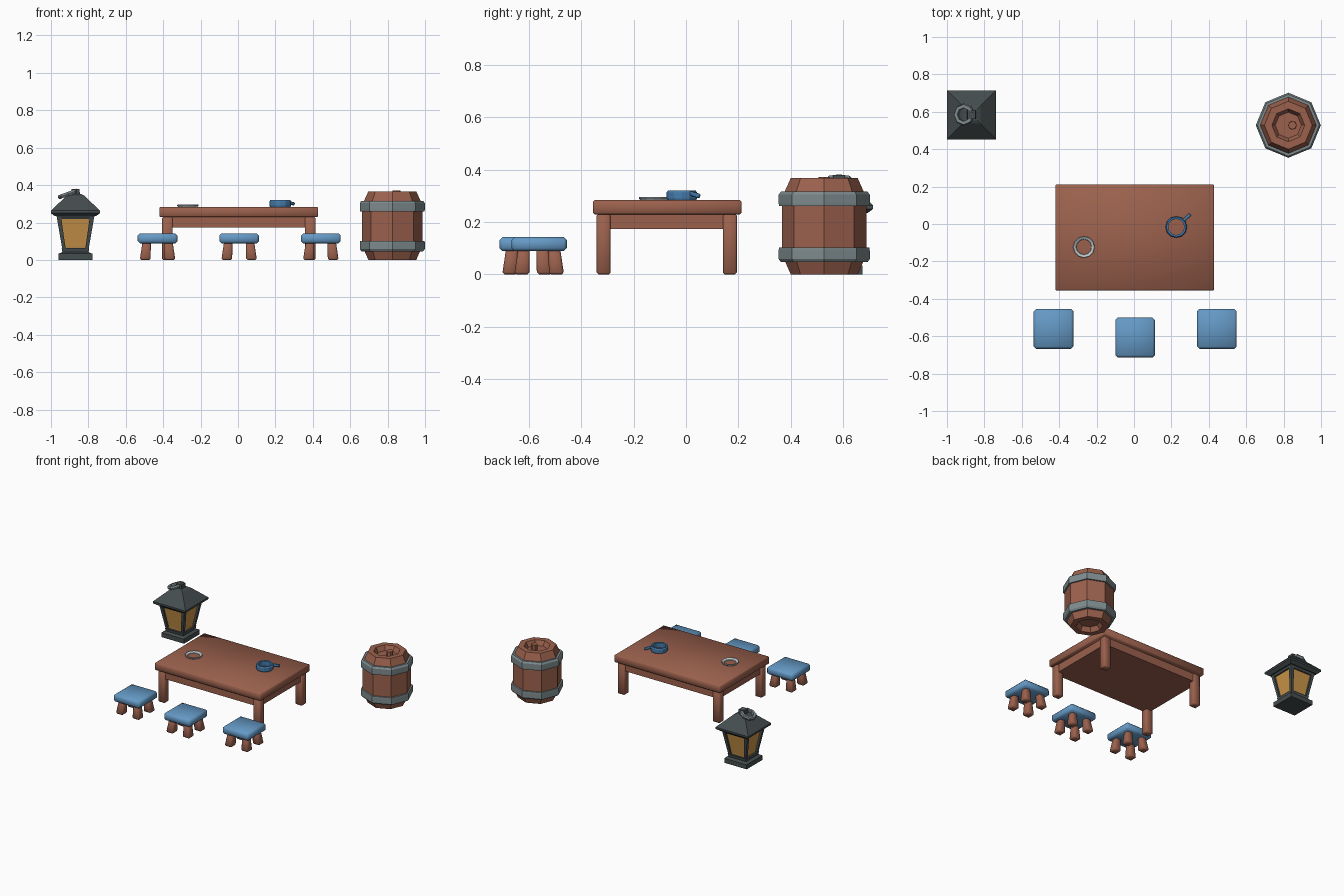
import bpy, bmesh, math
from mathutils import Matrix, Vector

if "Cube" in bpy.data.objects:
    bpy.data.objects.remove(bpy.data.objects["Cube"])


def material(name, rgb):
    m = bpy.data.materials.new(name)
    m.diffuse_color = (*rgb, 1)
    m.use_nodes = True
    m.node_tree.nodes["Principled BSDF"].inputs["Base Color"].default_value = m.diffuse_color
    return m


WOOD = material("brown wood", (0.33, 0.12, 0.075))
BLUE = material("blue cushion", (0.13, 0.32, 0.56))
CUPBLUE = material("deep blue", (0.06, 0.2, 0.41))
STEEL = material("band grey", (0.21, 0.26, 0.27))
PALE = material("pale metal", (0.5, 0.57, 0.59))
IRON = material("dark iron", (0.06, 0.074, 0.077))
AMBER = material("amber glass", (0.6, 0.3, 0.065))
AMBERDARK = material("dark amber rim", (0.36, 0.19, 0.05))


def finish(name, bm, mats, bevel=0):
    bmesh.ops.recalc_face_normals(bm, faces=bm.faces)
    for f in bm.faces:
        f.smooth = bevel > 0        # soft shading on the rounded boards
    me = bpy.data.meshes.new(name)
    bm.to_mesh(me)
    bm.free()
    for m in mats:
        me.materials.append(m)
    ob = bpy.data.objects.new(name, me)
    bpy.context.collection.objects.link(ob)
    if bevel:
        mod = ob.modifiers.new("bevel", 'BEVEL')
        mod.width = bevel
        mod.segments = 1
    return ob


def loft(name, rings, mat, bevel=0, inset=None):
    """Box-like solid through square rings (cx, cy, z, half x, half y)."""
    bm = bmesh.new()
    loops = [[bm.verts.new((cx + sx * hx, cy + sy * hy, z))
              for sx, sy in ((-1, -1), (1, -1), (1, 1), (-1, 1))]
             for cx, cy, z, hx, hy in rings]
    bm.faces.new(loops[0])
    bm.faces.new(loops[-1])
    sides = [bm.faces.new((a[i], a[(i + 1) % 4], b[(i + 1) % 4], b[i]))
             for a, b in zip(loops, loops[1:]) for i in range(4)]
    mats = [mat]
    if inset:
        bmesh.ops.recalc_face_normals(bm, faces=bm.faces)
        bmesh.ops.inset_individual(bm, faces=sides, thickness=0.014, depth=-0.005)
        for f in sides:
            f.material_index = 1
        mats.append(inset)
    return finish(name, bm, mats, bevel)


def box(name, x0, x1, y0, y1, z0, z1, mat, bevel=0):
    c = ((x0 + x1) / 2, (y0 + y1) / 2)
    h = ((x1 - x0) / 2, (y1 - y0) / 2)
    return loft(name, [(*c, z0, *h), (*c, z1, *h)], mat, bevel)


def lathe(name, center, profile, sides, mat, closed=False):
    """Spin (radius, z) points; closed joins the last point to the first."""
    bm = bmesh.new()
    rows = [[bm.verts.new((center[0] + r * math.cos(math.tau * i / sides),
                           center[1] + r * math.sin(math.tau * i / sides), z))
             for i in range(sides)] for r, z in profile]
    pairs = list(zip(rows, rows[1:]))
    if closed:
        pairs.append((rows[-1], rows[0]))
    else:
        bm.faces.new(rows[0])
        bm.faces.new(rows[-1])
    for a, b in pairs:
        for i in range(sides):
            j = (i + 1) % sides
            bm.faces.new((a[i], a[j], b[j], b[i]))
    return finish(name, bm, [mat])


# Table: top, solid under-frame, four legs
box("table_top", -0.421, 0.429, -0.355, 0.212, 0.229, 0.283, WOOD, 0.006)
box("table_frame", -0.393, 0.401, -0.33, 0.184, 0.172, 0.23, WOOD)
for x in (-0.377, 0.386):
    for y in (-0.315, 0.168):
        box("table_leg", x - 0.028, x + 0.028, y - 0.026, y + 0.026, 0, 0.23, WOOD, 0.006)

# Stools: cushioned seat on four splayed legs
for cx, cy in ((-0.43, -0.561), (0.006, -0.607), (0.443, -0.561)):
    box("stool_seat", cx - 0.106, cx + 0.106, cy - 0.106, cy + 0.106, 0.088, 0.142, BLUE, 0.012)
    for sx in (-1, 1):
        for sy in (-1, 1):
            loft("stool_leg", [(cx + sx * 0.066, cy + sy * 0.066, 0, 0.029, 0.029),
                               (cx + sx * 0.058, cy + sy * 0.058, 0.1, 0.022, 0.022)],
                 WOOD, 0.008)

# Barrel: bulging eight-sided body with recessed ends, two hoops, bung
B = (0.825, 0.528)
lathe("barrel_body", B, [(0.07, 0.033), (0.088, 0), (0.128, 0), (0.15, 0.05), (0.162, 0.1),
                         (0.162, 0.265), (0.15, 0.318), (0.128, 0.367), (0.088, 0.367),
                         (0.07, 0.334)], 8, WOOD)
for z0, z1, r0, r1 in ((0.046, 0.102, 0.165, 0.173), (0.26, 0.316, 0.173, 0.165)):
    lathe("barrel_hoop", B, [(0.135, z0), (r0, z0), (0.174, z0 + 0.012), (0.174, z1 - 0.012),
                             (r1, z1), (0.135, z1)], 8, STEEL, closed=True)
lathe("barrel_bung", (B[0] + 0.022, B[1]), [(0.023, 0.33), (0.022, 0.371)], 8, WOOD)

# Lantern: stepped base, amber glass, corner posts, roof, knob, carrying ring
L = (-0.869, 0.584)


def tiers(name, rows, mat, **kw):
    return loft(name, [(*L, z, h, h) for z, h in rows], mat, **kw)


tiers("lantern_base", [(0, 0.09), (0.033, 0.09), (0.042, 0.07), (0.064, 0.074)], IRON)
tiers("lantern_glass", [(0.06, 0.062), (0.23, 0.092)], AMBERDARK, inset=AMBER)
for sx in (-1, 1):
    for sy in (-1, 1):
        loft("lantern_post", [(L[0] + sx * 0.061, L[1] + sy * 0.061, 0.055, 0.009, 0.009),
                              (L[0] + sx * 0.09, L[1] + sy * 0.09, 0.24, 0.012, 0.012)], IRON)
tiers("lantern_collar", [(0.22, 0.094), (0.24, 0.106)], IRON)
tiers("lantern_roof", [(0.234, 0.11), (0.25, 0.131), (0.263, 0.131), (0.343, 0.048),
                       (0.352, 0.03)], IRON)
tiers("lantern_knob", [(0.345, 0.024), (0.38, 0.022)], IRON)
ring = lathe("lantern_ring", (0, 0), [(0.036, -0.011), (0.054, -0.011), (0.059, 0),
                                      (0.054, 0.011), (0.036, 0.011)], 8, STEEL, closed=True)
ring.location = (-0.908, 0.585, 0.353)
ring.rotation_euler = (0, -math.radians(20), 0)

# Plate rim lying on the table
lathe("plate_rim", (-0.268, -0.123), [(0.04, 0.281), (0.05, 0.281), (0.058, 0.291),
                                      (0.056, 0.296), (0.042, 0.288)], 12, PALE, closed=True)

# Cup: open wall with a slanting handle
C = (0.226, -0.016)
lathe("cup_wall", C, [(0.043, 0.281), (0.054, 0.281), (0.058, 0.29), (0.058, 0.313),
                      (0.053, 0.32), (0.043, 0.318)], 12, CUPBLUE, closed=True)
bm = bmesh.new()
bmesh.ops.create_cube(bm, size=1, matrix=Matrix.Diagonal(Vector((0.05, 0.016, 0.016, 1))))
handle = finish("cup_handle", bm, [CUPBLUE], 0.003)
a = math.radians(42)
handle.location = (C[0] + 0.075 * math.cos(a), C[1] + 0.075 * math.sin(a), 0.304)
handle.rotation_euler = (0, math.radians(12), a)
